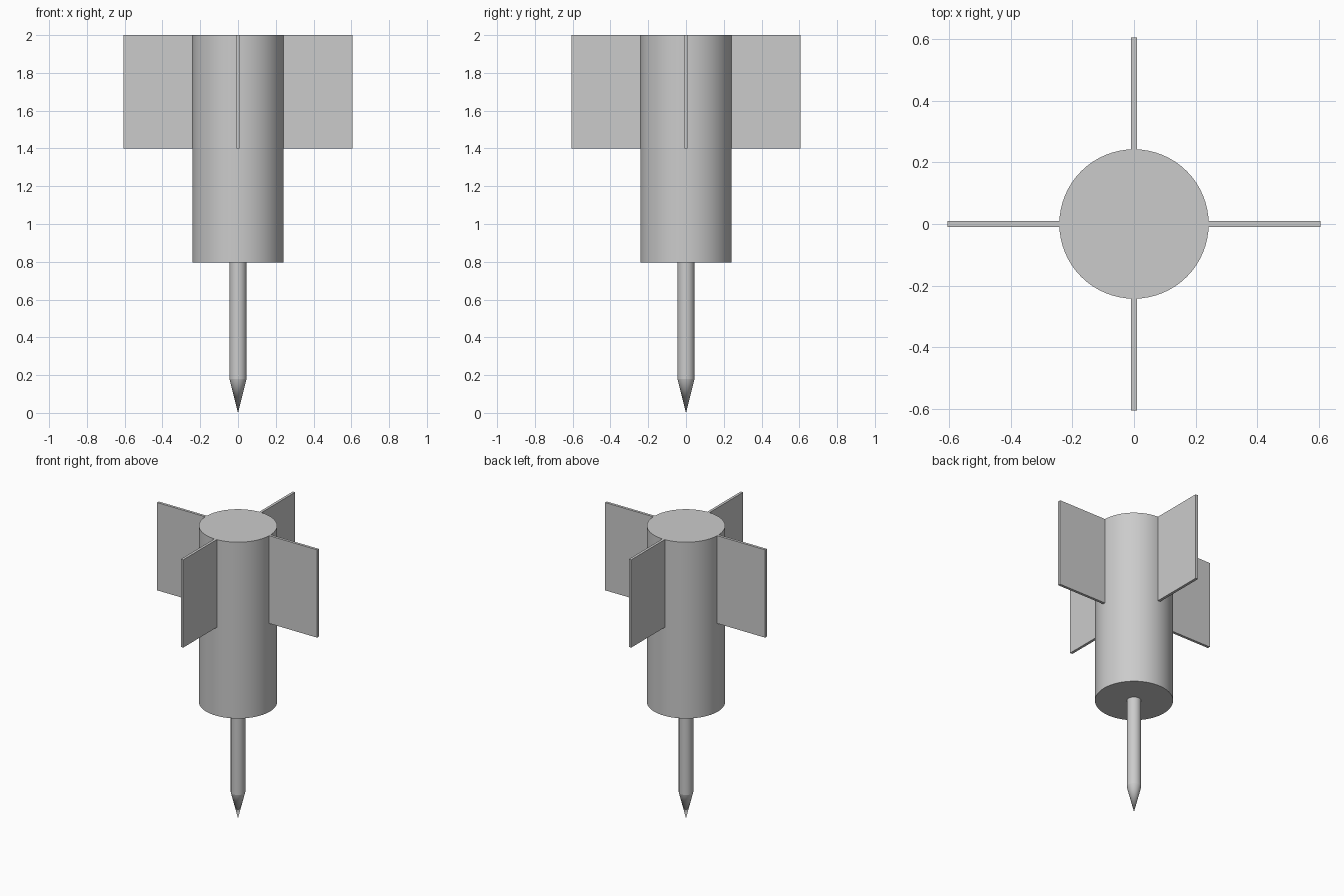
import bpy
import math

cube = bpy.data.objects.get("Cube")
if cube:
    bpy.data.objects.remove(cube, do_unlink=True)

# One plain grey for every part
grey = bpy.data.materials.new("light_grey")
grey.use_nodes = True
color = (0.6, 0.6, 0.6, 1)
grey.diffuse_color = color
grey.node_tree.nodes["Principled BSDF"].inputs["Base Color"].default_value = color


def finish(name, smooth=True):
    obj = bpy.context.object
    obj.name = name
    obj.data.materials.append(grey)
    if smooth:
        bpy.ops.object.shade_smooth_by_angle(angle=math.radians(30))
    return obj


def round_part(name, r_low, r_high, low, high, sides):
    bpy.ops.mesh.primitive_cone_add(
        vertices=sides, radius1=r_low, radius2=r_high, depth=high - low,
        location=(0, 0, (low + high) / 2))
    return finish(name)


TOP, BODY_BOTTOM, TIP_TOP = 2.0, 0.795, 0.18
BODY_R, SPIKE_R = 0.242, 0.045
FIN_BOTTOM, FIN_REACH, FIN_THICK = 1.4, 0.605, 0.018

# Body, spike shaft and pointed tip
round_part("body", BODY_R, BODY_R, BODY_BOTTOM, TOP, 64)
round_part("spike_shaft", SPIKE_R, SPIKE_R, TIP_TOP, BODY_BOTTOM, 32)
round_part("spike_tip", 0, SPIKE_R, 0, TIP_TOP, 32)

# Four upright fins, rooted just inside the body wall
inner = BODY_R - 0.005
for i, side in enumerate(("left", "back", "right", "front")):
    angle = i * math.pi / 2
    middle = (inner + FIN_REACH) / 2
    bpy.ops.mesh.primitive_cube_add(
        size=1, rotation=(0, 0, angle),
        location=(middle * math.cos(angle), middle * math.sin(angle),
                  (FIN_BOTTOM + TOP) / 2))
    bpy.context.object.scale = (FIN_REACH - inner, FIN_THICK, TOP - FIN_BOTTOM)
    finish(side + "_fin", smooth=False)
